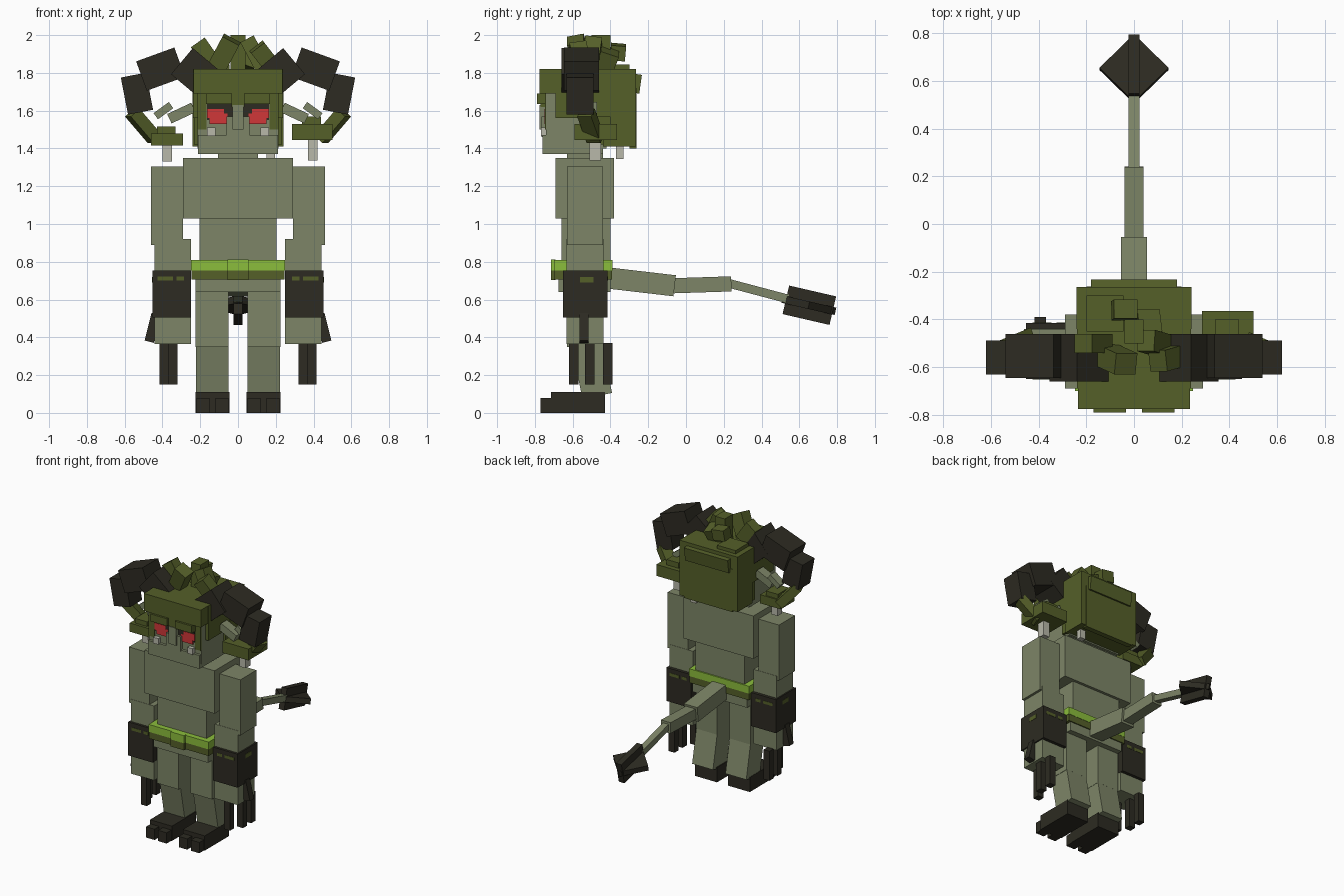
import bpy
from math import radians
from mathutils import Vector, Euler

cube = bpy.data.objects.get("Cube")
if cube:
    bpy.data.objects.remove(cube, do_unlink=True)


def material(name, *rgb):
    m = bpy.data.materials.new(name)
    m.use_nodes = True
    colour = (*rgb, 1)
    m.diffuse_color = colour
    m.node_tree.nodes["Principled BSDF"].inputs["Base Color"].default_value = colour
    return m


SKIN = material("grey green skin", .205, .235, .135)
OLIVE = material("olive hair", .09, .115, .022)
DARK = material("dark horn", .026, .024, .016)
LIME = material("lime belt", .26, .51, .045)
RED = material("red eye", .63, .038, .04)
BONE = material("pale bone", .48, .48, .40)


def place(name, centre, size, mat, rot):
    """Flat-sided block of given full size, with any rotation."""
    half = Vector(size) / 2
    verts = [(x * half.x, y * half.y, z * half.z)
             for x in (-1, 1) for y in (-1, 1) for z in (-1, 1)]
    faces = [(0, 1, 3, 2), (4, 6, 7, 5), (0, 4, 5, 1),
             (2, 3, 7, 6), (0, 2, 6, 4), (1, 5, 7, 3)]
    mesh = bpy.data.meshes.new(name)
    mesh.from_pydata(verts, [], faces)
    mesh.materials.append(mat)
    ob = bpy.data.objects.new(name, mesh)
    ob.location = centre
    ob.rotation_euler = rot
    bpy.context.collection.objects.link(ob)
    return ob


def turned(name, centre, size, mat, rx=0, ry=0, rz=0):
    return place(name, centre, size, mat, Euler((radians(rx), radians(ry), radians(rz))))


def box(name, xs, ys, zs, mat):
    ranges = (xs, ys, zs)
    return place(name, [sum(r) / 2 for r in ranges],
                 [abs(r[1] - r[0]) for r in ranges], mat, Euler())


def bar(name, start, end, width, height, mat):
    a, b = Vector(start), Vector(end)
    rot = (b - a).to_track_quat('Y', 'Z').to_euler()
    return place(name, (a + b) / 2, (width, (b - a).length, height), mat, rot)


# Torso and belt
box("chest", (-.29, .29), (-.69, -.38), (1.03, 1.35), SKIN)
box("neck", (-.105, .105), (-.63, -.44), (1.33, 1.4), SKIN)
box("abdomen", (-.203, .203), (-.66, -.40), (.78, 1.03), SKIN)
box("hips", (-.225, .225), (-.675, -.40), (.64, .72), SKIN)
box("belt_top", (-.248, .248), (-.70, -.39), (.755, .81), LIME)
box("belt_bottom", (-.246, .246), (-.698, -.392), (.705, .755), OLIVE)
box("buckle_top", (-.055, .055), (-.715, -.69), (.755, .812), LIME)
box("buckle_bottom", (-.055, .055), (-.715, -.69), (.703, .755), OLIVE)

# Tail, with a diamond blade crossed by an upright fin
bar("tail_base", (0, -.42, .715), (0, -.06, .673), .11, .112, SKIN)
bar("tail_middle", (0, -.07, .673), (0, .24, .683), .08, .08, SKIN)
bar("tail_end", (0, .23, .685), (0, .54, .603), .046, .046, SKIN)
blade = turned("tail_blade", (0, .65, .57), (.205, .205, .04), DARK)
blade.rotation_euler = (Euler((radians(-13), 0, 0)).to_matrix()
                        @ Euler((0, 0, radians(45))).to_matrix()).to_euler()
turned("tail_fin", (0, .653, .57), (.045, .255, .155), DARK, rx=-13)

# Head and face
box("head", (-.215, .215), (-.74, -.42), (1.4, 1.8), SKIN)
box("jaw", (-.213, .213), (-.76, -.44), (1.37, 1.47), SKIN)
box("nose", (-.06, .06), (-.765, -.73), (1.46, 1.57), SKIN)
box("nose_bridge", (-.03, .03), (-.775, -.73), (1.5, 1.63), SKIN)
box("fringe", (-.235, .235), (-.775, -.42), (1.69, 1.82), OLIVE)
box("fringe_middle", (-.035, .035), (-.77, -.72), (1.62, 1.7), OLIVE)

# Back hair and loose blocks above it
box("back_hair", (-.24, .24), (-.44, -.265), (1.41, 1.82), OLIVE)
box("back_hair_lower", (-.2, .2), (-.30, -.262), (1.4, 1.72), OLIVE)
turned("back_hair_bump", (0, -.275, 1.745), (.36, .07, .1), OLIVE, rx=-8)
box("crown_plate", (-.2, -.045), (-.45, -.3), (1.8, 1.845), OLIVE)
TUFTS = [
    ((-.08, -.565, 1.89), (.1, .09, .2), 12, 28),
    ((-.17, -.50, 1.90), (.09, .08, .15), 0, -35),
    ((0, -.45, 1.90), (.08, .1, .2), 0, 0),
    ((.09, -.50, 1.90), (.08, .09, .17), -8, -28),
    ((.145, -.56, 1.88), (.09, .09, .15), 10, -38),
    ((.05, -.42, 1.87), (.1, .1, .1), -20, 20),
    ((-.04, -.36, 1.91), (.1, .08, .08), -5, 8),
]
for i, (centre, size, rx, ry) in enumerate(TUFTS):
    turned(f"hair_tuft_{i + 1}", centre, size, OLIVE, rx, ry)

# Paired parts
for s, side in ((1, "left"), (-1, "right")):
    def pair(name, xs, ys, zs, mat):
        return box(f"{side}_{name}", (s * xs[0], s * xs[1]), ys, zs, mat)

    def tilt(name, x, y, z, size, mat, ry):
        return turned(f"{side}_{name}", (s * x, y, z), size, mat, ry=s * ry)

    # Legs and feet
    pair("thigh", (.05, .226), (-.63, -.44), (.35, .70), SKIN)
    bar(f"{side}_shin", (s * .1375, -.525, .365), (s * .1375, -.47, .09), .172, .16, SKIN)
    pair("foot", (.045, .226), (-.715, -.43), (0, .11), DARK)
    for n, x in enumerate((.05, .15)):
        pair(f"toe_{n + 1}", (x, x + .07), (-.77, -.70), (0, .08), DARK)

    # Arms, gauntlets and claws
    pair("upper_arm", (.29, .46), (-.63, -.44), (.89, 1.305), SKIN)
    pair("forearm", (.25, .442), (-.632, -.438), (.365, .92), SKIN)
    pair("gauntlet", (.248, .452), (-.65, -.415), (.505, .755), DARK)
    for n, (x, y) in enumerate(((.32, -.62), (.368, -.535), (.368, -.44))):
        pair(f"claw_{n + 1}", (x, x + .048), (y, y + .05), (.15, .37), DARK)
    tilt("thumb_claw", .452, -.54, .45, (.05, .05, .15), DARK, -14)
    for n, x in enumerate((.285, .345, .385)):
        for back, y in enumerate((-.652, -.418)):
            pair(f"gauntlet_mark_{n + 1}_{back}", (x, x + .04), (y, y + .005),
                 (.70, .722), OLIVE)
    pair("gauntlet_side_mark", (.449, .454), (-.56, -.49), (.69, .72), OLIVE)

    # Eyes, brows, tusks and face framing
    pair("eye_inner", (.055, .15), (-.748, -.74), (1.53, 1.585), RED)
    pair("eye_outer", (.075, .165), (-.749, -.74), (1.56, 1.61), RED)
    pair("eye_shadow", (.03, .165), (-.746, -.738), (1.55, 1.64), DARK)
    pair("brow", (.033, .17), (-.79, -.73), (1.635, 1.69), OLIVE)
    pair("tusk", (.12, .163), (-.768, -.74), (1.465, 1.51), BONE)
    pair("cheek_hair", (.168, .215), (-.747, -.739), (1.5, 1.7), OLIVE)
    pair("side_hair", (.2, .238), (-.69, -.3), (1.56, 1.82), OLIVE)
    pair("side_hair_lower", (.2, .232), (-.48, -.28), (1.42, 1.6), OLIVE)

    # Curled horns
    tilt("horn_base", .205, -.56, 1.785, (.24, .2, .18), DARK, -40)
    tilt("horn_bend", .41, -.553, 1.82, (.215, .185, .165), DARK, 20)
    tilt("horn_drop", .535, -.56, 1.69, (.135, .143, .2), DARK, 11)
    bar(f"{side}_horn_tip", (s * .56, -.53, 1.59), (s * .44, -.48, 1.45), .08, .065, OLIVE)

    # Ears
    tilt("ear", .30, -.52, 1.587, (.14, .07, .055), SKIN, 25)
    tilt("ear_tip", .395, -.5, 1.6, (.1, .06, .04), SKIN, 36)

# Hanging ornaments differ from side to side
box("left_ornament", (.285, .50), (-.59, -.365), (1.445, 1.53), OLIVE)
box("left_ornament_top", (.34, .44), (-.5, -.4), (1.52, 1.57), OLIVE)
box("left_pendant", (.37, .42), (-.51, -.45), (1.335, 1.45), BONE)
box("right_ornament", (-.46, -.29), (-.62, -.46), (1.415, 1.48), OLIVE)
box("right_ornament_top", (-.43, -.33), (-.6, -.47), (1.47, 1.515), OLIVE)
box("right_pendant", (-.40, -.35), (-.56, -.51), (1.33, 1.42), BONE)
box("hair_bead", (.15, .195), (-.37, -.33), (1.345, 1.42), BONE)
